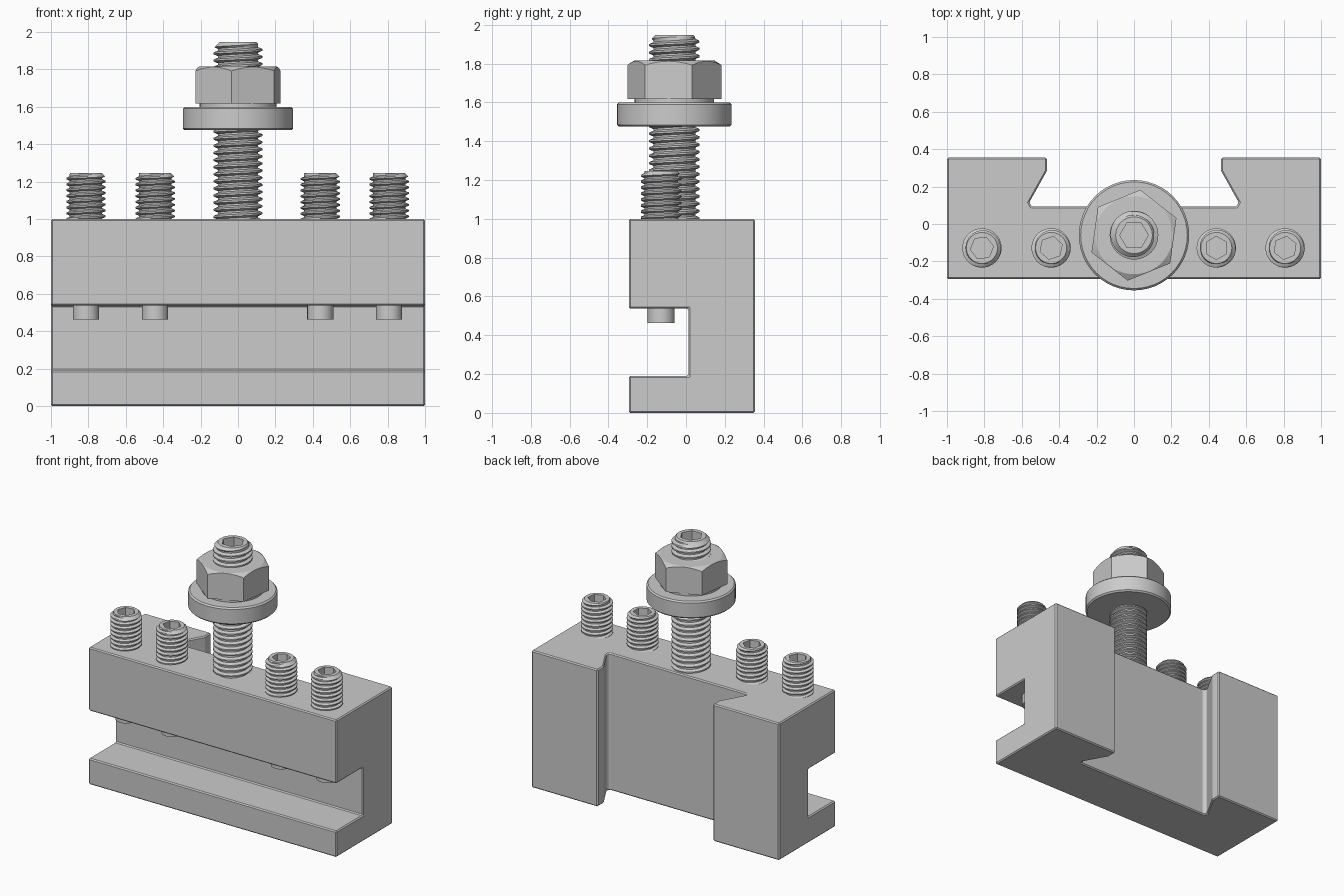
import bpy, bmesh
from math import pi, cos, sin, tan, radians, ceil

if "Cube" in bpy.data.objects:
    bpy.data.objects.remove(bpy.data.objects["Cube"])

N = 48  # samples round every turned part


def ring(r, z):
    return [(r, z)] * N


def hex_ring(R, z, flat=None):
    """Hexagon of corner radius R; corners drop below z outside radius 'flat'."""
    pts = []
    for i in range(N):
        a = (2 * pi * i / N) % (pi / 3) - pi / 6
        r = R * cos(pi / 6) / cos(a)
        drop = max(0, r - flat) * tan(radians(32)) if flat else 0
        pts.append((r, z - drop))
    return pts


def thread_rows(R, root, end, pitch, z0, z1):
    """Helical rows: two on the crest and two on the root for each turn."""
    rows = []
    for j in range(ceil(4 * (z1 - z0) / pitch) + 12):
        r = R if j % 4 < 2 else root
        row = []
        for i in range(N):
            z = z0 - pitch + pitch * (j / 4 + i / N)
            z = min(max(z, z0), z1)
            row.append((min(r, end + z1 - z, end + z - z0), z))
        rows.append(row)
    return rows


def turned(name, strips, x, y, rot=0):
    """Skin (rows, seam_shift) strips into one capped solid."""
    bm = bmesh.new()
    for rows, shift in strips:
        grid = [[bm.verts.new((r * cos(2 * pi * i / N), r * sin(2 * pi * i / N), z))
                 for i, (r, z) in enumerate(row)] for row in rows]
        for j in range(len(rows) - 1 - shift):
            for i in range(N):
                wrap = i == N - 1
                k, n = (j + shift, 0) if wrap else (j, i + 1)
                bm.faces.new((grid[j][i], grid[k][n], grid[k + 1][n], grid[j + 1][i]))
    bmesh.ops.remove_doubles(bm, verts=bm.verts, dist=1e-5)
    bmesh.ops.holes_fill(bm, edges=[e for e in bm.edges if e.is_boundary], sides=0)
    bmesh.ops.recalc_face_normals(bm, faces=bm.faces)
    ob = new_object(name, bm)
    ob.location = (x, y, 0)
    ob.rotation_euler.z = radians(rot)
    bpy.ops.object.shade_smooth_by_angle(angle=radians(30))
    return ob


def new_object(name, bm):
    me = bpy.data.meshes.new(name)
    bm.to_mesh(me)
    bm.free()
    ob = bpy.data.objects.new(name, me)
    bpy.context.collection.objects.link(ob)
    bpy.ops.object.select_all(action='DESELECT')
    bpy.context.view_layer.objects.active = ob
    ob.select_set(True)
    return ob


def socket_screw(name, x, y, rot, R, root, end, pitch, tip_r, tip_z, z0, z1, hex_r, depth):
    turned(name, [
        ([ring(tip_r, tip_z), ring(tip_r, z0), ring(end, z0)], 0),
        (thread_rows(R, root, end, pitch, z0, z1), 4),
        ([ring(end, z1), hex_ring(hex_r, z1), hex_ring(hex_r, z1 - depth)], 0),
    ], x, y, rot)


def prism(name, pts, z0, z1):
    bm = bmesh.new()
    face = bm.faces.new([bm.verts.new((x, y, z0)) for x, y in pts])
    out = bmesh.ops.extrude_face_region(bm, geom=[face])
    for v in out['geom']:
        if isinstance(v, bmesh.types.BMVert):
            v.co.z = z1
    bmesh.ops.recalc_face_normals(bm, faces=bm.faces)
    return new_object(name, bm)


# Holder block: dovetail profile, with the tool slot cut through the front
half = [(1, -.295), (1, .355), (.465, .355), (.465, .285), (.56, .115), (.547, .093)]
slot = prism("slot_cutter", [(-1.2, -.5), (1.2, -.5), (1.2, .012), (-1.2, .012)], .19, .537)
slot.hide_render = True
block = prism("holder_block", half + [(-x, y) for x, y in reversed(half)], 0, 1)
cut = block.modifiers.new("slot", 'BOOLEAN')
cut.object, cut.operation, cut.solver = slot, 'DIFFERENCE', 'EXACT'
bev = block.modifiers.new("edge_break", 'BEVEL')
bev.width, bev.segments, bev.limit_method = .008, 1, 'ANGLE'
for m in ("slot", "edge_break"):
    bpy.ops.object.modifier_apply(modifier=m)
bpy.data.objects.remove(slot)

# Clamping set screws, their tips reaching into the slot
for n, (x, rot) in enumerate([(-.813, 8), (-.443, 18), (.44, 30), (.808, 22)]):
    socket_screw(f"set_screw_{n + 1}", x, -.128, rot, .105, .087, .083, .031,
                 .07, .462, .95, 1.247, .062, .1)

# Height adjusting stud
STUD = (0, -.06)
socket_screw("height_stud", *STUD, 0, .13, .108, .098, .038,
             .098, .6, .95, 1.947, .076, .12)

# Round height collar
c = .01
turned("collar", [([ring(.295 - c, 1.475), ring(.295, 1.475 + c), ring(.295, 1.6 - c),
                    ring(.295 - c, 1.6)], 0)], *STUD)

# Lock nut with a washer face below and chamfered corners on top
H = .245
flat = H * cos(pi / 6)
turned("lock_nut", [([ring(.205, 1.598), ring(.205, 1.618), hex_ring(H, 1.618),
                      hex_ring(H, 1.815, flat - .004), ring(flat - .004, 1.815),
                      ring(.11, 1.815)], 0)], *STUD, 22)
